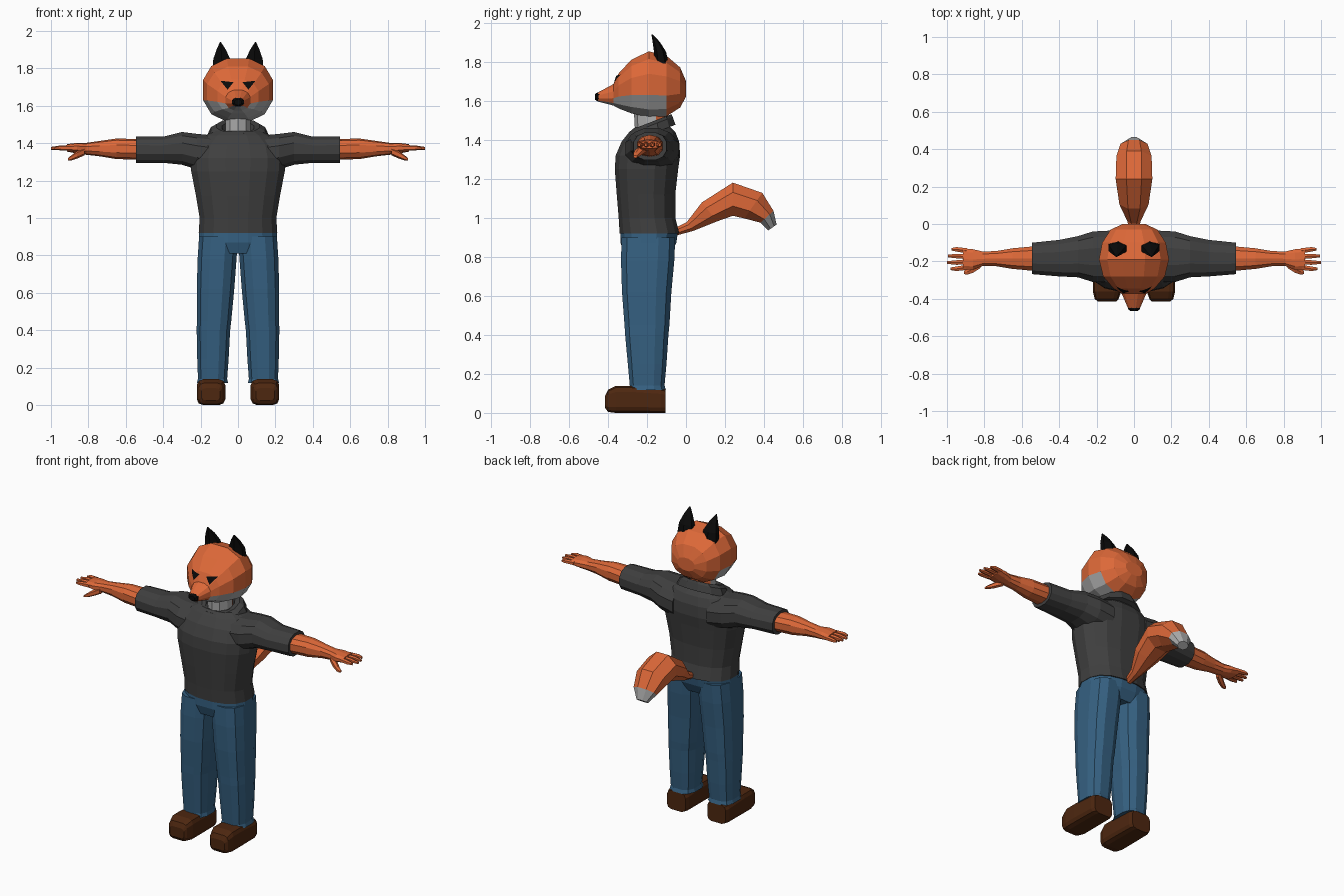
import bpy, bmesh, math
from mathutils import Vector
from mathutils.bvhtree import BVHTree


def colour(name, r, g, b):
    m = bpy.data.materials.new(name)
    m.diffuse_color = (r, g, b, 1)
    return m


ORANGE = colour("orange_fur", 0.73, 0.14, 0.04)
PALE = colour("pale_fur", 0.42, 0.42, 0.42)
BLACK = colour("black", 0.003, 0.003, 0.003)
SHIRT = colour("charcoal_cloth", 0.05, 0.05, 0.05)
DENIM = colour("blue_denim", 0.036, 0.118, 0.22)
LEATHER = colour("brown_leather", 0.075, 0.02, 0.005)

X, Y, Z = Vector((1, 0, 0)), Vector((0, 1, 0)), Vector((0, 0, 1))


def ring(c, u, v, a, b, n=12, p=2.0):
    """Superellipse loop around c, half sizes a along u and b along v."""
    f = lambda t: math.copysign(abs(t) ** (2 / p), t)
    ang = [2 * math.pi * (i + 0.5) / n for i in range(n)]
    cs, sn = [f(math.cos(t)) for t in ang], [f(math.sin(t)) for t in ang]
    mc, ms = max(cs), max(sn)
    return [Vector(c) + u * (a * x / mc) + v * (b * y / ms) for x, y in zip(cs, sn)]


def loft(name, rings, mats, mirror=False, rule=None):
    """Skin a list of loops, close both ends; rule picks a material per face."""
    bm = bmesh.new()
    loops = [[bm.verts.new(p) for p in r] for r in rings]
    n = len(loops[0])
    for lo, hi in zip(loops, loops[1:]):
        for i in range(n):
            j = (i + 1) % n
            bm.faces.new((lo[i], lo[j], hi[j], hi[i]))
    bm.faces.new(loops[0])
    bm.faces.new(loops[-1])
    bmesh.ops.recalc_face_normals(bm, faces=bm.faces[:])
    if rule:
        for f in bm.faces:
            f.material_index = rule(f.calc_center_median())
    return finish(name, bm, mats, mirror)


def finish(name, bm, mats, mirror=False):
    me = bpy.data.meshes.new(name)
    bm.to_mesh(me)
    bm.free()
    ob = bpy.data.objects.new(name, me)
    bpy.context.collection.objects.link(ob)
    for m in mats:
        me.materials.append(m)
    if mirror:
        md = ob.modifiers.new("mirror", 'MIRROR')
        md.use_mirror_merge = False
    return ob


def upright(rows, n=12, p=2.4):
    """Horizontal loops from rows of z, x min, x max, y min, y max."""
    return [ring(((x0 + x1) / 2, (y0 + y1) / 2, z), X, Y, (x1 - x0) / 2, (y1 - y0) / 2, n, p)
            for z, x0, x1, y0, y1 in rows]


def sideways(rows, n=12, p=2.4):
    """Loops along x from rows of x, y min, y max, z min, z max."""
    return [ring((x, (y0 + y1) / 2, (z0 + z1) / 2), Y, Z, (y1 - y0) / 2, (z1 - z0) / 2, n, p)
            for x, y0, y1, z0, z1 in rows]


def lengthwise(rows, n=12, p=2.2):
    """Loops along y from rows of y, x min, x max, z min, z max."""
    return [ring(((x0 + x1) / 2, y, (z0 + z1) / 2), X, Z, (x1 - x0) / 2, (z1 - z0) / 2, n, p)
            for y, x0, x1, z0, z1 in rows]


# Shirt body, sleeves and collar
loft("shirt_body", upright([
    (0.92, -0.21, 0.21, -0.34, -0.035), (1.0, -0.205, 0.205, -0.345, -0.055),
    (1.12, -0.225, 0.225, -0.355, -0.055), (1.25, -0.25, 0.25, -0.365, -0.04),
    (1.32, -0.255, 0.255, -0.36, -0.03), (1.39, -0.235, 0.235, -0.33, -0.035),
    (1.44, -0.18, 0.18, -0.29, -0.055), (1.465, -0.13, 0.13, -0.26, -0.08)], 16), [SHIRT])
loft("sleeve", sideways([
    (0.12, -0.31, -0.035, 1.24, 1.44), (0.22, -0.31, -0.04, 1.26, 1.45),
    (0.30, -0.285, -0.065, 1.285, 1.46), (0.40, -0.28, -0.085, 1.295, 1.435),
    (0.545, -0.268, -0.10, 1.295, 1.437), (0.545, -0.255, -0.112, 1.308, 1.425)]),
    [SHIRT], True)
tilt = Vector((0, 0.93, 0.36))
loft("collar", [ring(c, X, tilt, a, b, 12) for c, a, b in (
    ((0, -0.175, 1.43), 0.165, 0.13), ((0, -0.175, 1.475), 0.145, 0.115),
    ((0, -0.175, 1.492), 0.115, 0.108), ((0, -0.18, 1.485), 0.085, 0.09),
    ((0, -0.18, 1.45), 0.075, 0.08))], [SHIRT])

# Forearms, palms and fingers
loft("forearm", sideways([
    (0.52, -0.252, -0.118, 1.312, 1.422), (0.65, -0.24, -0.13, 1.315, 1.425),
    (0.74, -0.225, -0.145, 1.33, 1.412), (0.81, -0.225, -0.147, 1.338, 1.402),
    (0.86, -0.245, -0.135, 1.345, 1.402), (0.915, -0.243, -0.13, 1.355, 1.395)], 10),
    [ORANGE], True)
for i, (y, tip) in enumerate(((-0.144, 0.975), (-0.174, 0.995), (-0.203, 1.0), (-0.231, 0.98))):
    dy = (y + 0.188) * 0.2
    loft(f"finger_{i + 1}", sideways([
        (0.89, y - 0.014, y + 0.014, 1.36, 1.39),
        (0.95, y + dy - 0.012, y + dy + 0.012, 1.362, 1.388),
        (tip, y + dy - 0.007, y + dy + 0.007, 1.365, 1.38)], 6), [ORANGE], True)
loft("thumb", sideways([
    (0.82, -0.235, -0.195, 1.335, 1.375), (0.86, -0.26, -0.22, 1.318, 1.358),
    (0.89, -0.27, -0.24, 1.308, 1.336), (0.91, -0.268, -0.25, 1.306, 1.32)], 6), [ORANGE], True)

# Trousers
loft("trouser_hips", upright([
    (0.935, -0.207, 0.207, -0.335, -0.04), (0.87, -0.21, 0.21, -0.335, -0.05),
    (0.81, -0.19, 0.19, -0.315, -0.08)], 16), [DENIM])
loft("trouser_leg", upright([
    (0.90, 0.0, 0.208, -0.33, -0.055), (0.78, 0.008, 0.216, -0.333, -0.06),
    (0.62, 0.02, 0.22, -0.328, -0.075), (0.45, 0.036, 0.22, -0.315, -0.085),
    (0.40, 0.042, 0.221, -0.312, -0.09), (0.25, 0.05, 0.218, -0.298, -0.10),
    (0.14, 0.058, 0.214, -0.288, -0.11), (0.118, 0.053, 0.22, -0.298, -0.103)], 12, 2.7),
    [DENIM], True)

# Shoes
loft("shoe", lengthwise([
    (-0.105, 0.078, 0.208, 0.0, 0.12), (-0.13, 0.07, 0.217, 0.0, 0.125),
    (-0.28, 0.068, 0.22, 0.0, 0.138), (-0.36, 0.068, 0.22, 0.0, 0.138),
    (-0.40, 0.082, 0.21, 0.005, 0.118), (-0.414, 0.095, 0.195, 0.025, 0.09)], 12, 4.5),
    [LEATHER], True)

# Neck with pale throat
loft("neck", [ring((0, y, z), X, Y, 0.068, 0.085, 10) for y, z in ((-0.175, 1.42), (-0.185, 1.6))],
     [ORANGE, PALE], rule=lambda c: int(c.y < -0.15))

# Head with pale jaw
head_rows = [(0.0, 0.06, 1.62, 1.70), (-0.03, 0.125, 1.565, 1.77), (-0.10, 0.17, 1.52, 1.83),
             (-0.19, 0.187, 1.515, 1.853), (-0.28, 0.165, 1.535, 1.81), (-0.345, 0.11, 1.56, 1.74),
             (-0.372, 0.066, 1.575, 1.685), (-0.45, 0.032, 1.595, 1.643)]
head = loft("head", lengthwise([(y, -w, w, a, b) for y, w, a, b in head_rows], 12, 2.3),
            [ORANGE, PALE],
            rule=lambda c: int(c.y < -0.09 and c.z < (1.63 if c.y > -0.24 else 1.602)))
loft("nose", lengthwise([(-0.435, -0.034, 0.034, 1.598, 1.645), (-0.455, -0.032, 0.032, 1.597, 1.642),
                         (-0.466, -0.018, 0.018, 1.605, 1.634)], 8), [BLACK])

# Eyes: thin triangles laid on the face
skin = bmesh.new()
skin.from_mesh(head.data)
tree = BVHTree.FromBMesh(skin)
skin.free()
eye = bmesh.new()
corners = [Vector((0.094, 0, 1.734)), Vector((0.024, 0, 1.726)), Vector((0.056, 0, 1.686))]
N, grid = 6, {}
for i in range(N + 1):
    for j in range(N + 1 - i):
        p = (corners[0] * (N - i - j) + corners[1] * i + corners[2] * j) / N
        hit = tree.ray_cast(Vector((p.x, -2, p.z)), Y)[0]
        grid[i, j] = eye.verts.new(hit - Y * 0.006)
for i in range(N):
    for j in range(N - i):
        eye.faces.new((grid[i, j], grid[i + 1, j], grid[i, j + 1]))
        if i + j < N - 1:
            eye.faces.new((grid[i + 1, j], grid[i + 1, j + 1], grid[i, j + 1]))
bmesh.ops.recalc_face_normals(eye, faces=eye.faces[:])
eye.normal_update()
if sum(f.normal.y for f in eye.faces) > 0:
    bmesh.ops.reverse_faces(eye, faces=eye.faces[:])
finish("eye", eye, [BLACK], True)

# Ears
loft("ear", [ring((x, y, z), X, Y, a, b, 6) for x, y, z, a, b in (
    (0.083, -0.125, 1.79, 0.053, 0.036), (0.087, -0.133, 1.85, 0.045, 0.031),
    (0.09, -0.152, 1.90, 0.025, 0.019), (0.094, -0.174, 1.94, 0.003, 0.003))], [BLACK], True)

# Tail with pale tip; last column is the direction angle of the path
tail = []
for y, z, r, w, deg in ((-0.06, 0.925, 0.018, 0.02, 25), (0.02, 0.955, 0.028, 0.035, 35),
                        (0.12, 1.03, 0.062, 0.078, 38), (0.24, 1.095, 0.085, 0.098, 0),
                        (0.345, 1.062, 0.08, 0.094, -35), (0.415, 1.005, 0.045, 0.072, -48),
                        (0.443, 0.95, 0.026, 0.035, -55)):
    t = math.radians(deg)
    tail.append(ring((0, y, z), X, Vector((0, -math.sin(t), math.cos(t))), w, r, 8))
loft("tail", tail, [ORANGE, PALE], rule=lambda c: int(c.y * 0.7 - c.z * 0.7 > -0.41))
